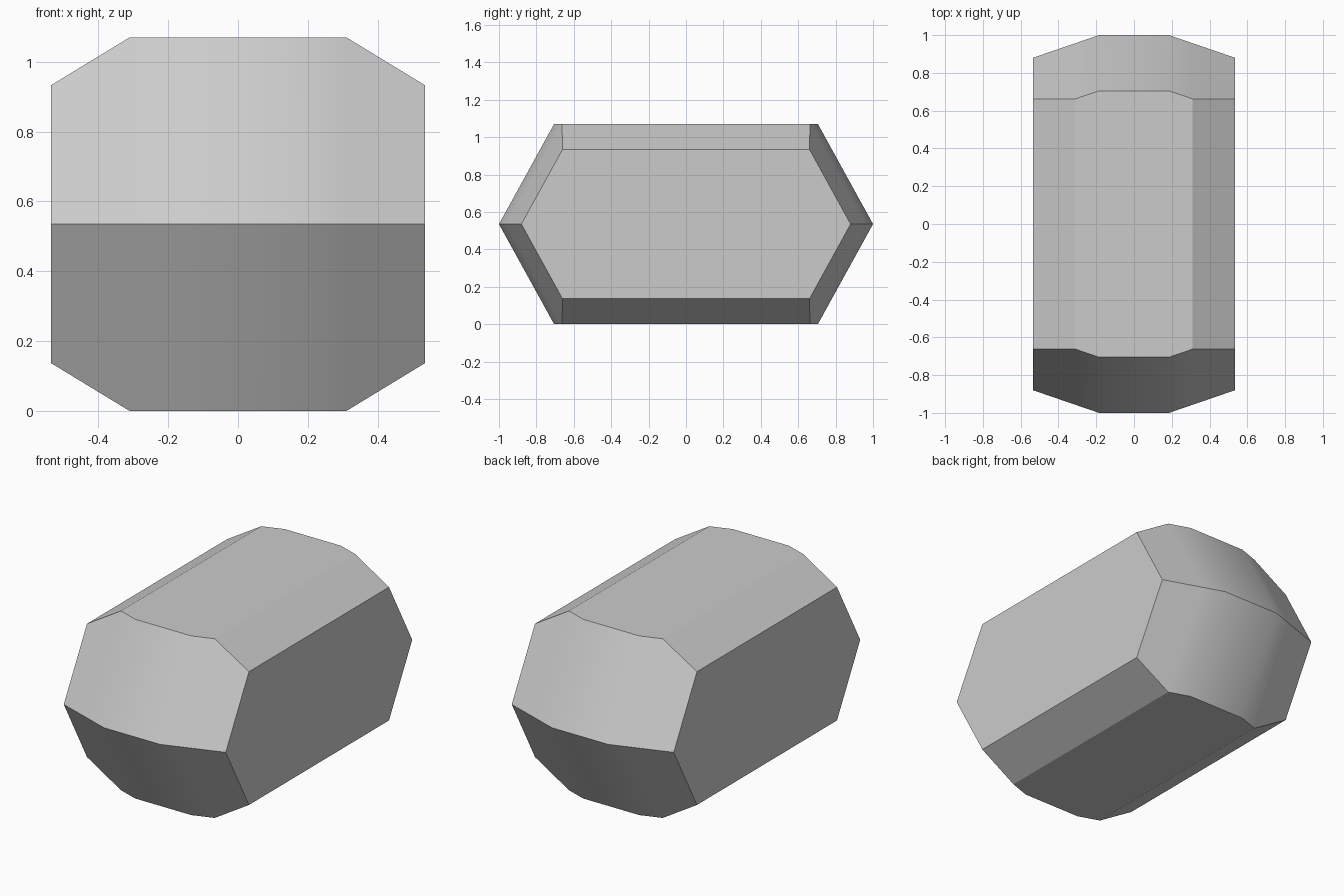
import bpy, bmesh
from math import radians

cube = bpy.data.objects.get("Cube")
if cube:
    bpy.data.objects.remove(cube, do_unlink=True)

MID = 0.535          # height of the horizontal centre line
TIP_SLOPE = 0.343    # how fast the pointed ends recede towards the sides
END_SLOPE = 0.551    # lean of the end panels above and below the centre line

# Plain grey material
grey = bpy.data.materials.new("light grey")
grey.use_nodes = True
colour = (0.6, 0.6, 0.6, 1)
grey.diffuse_color = colour
grey.node_tree.nodes["Principled BSDF"].inputs["Base Color"].default_value = colour


def hexagon_ring(bm, x, half_height):
    """Six-sided section across the block at x, pointed at front and back."""
    tip = 1 - TIP_SLOPE * max(0, abs(x) - 0.185)
    corner = tip - END_SLOPE * half_height
    outline = [(-tip, 0), (-corner, half_height), (corner, half_height),
               (tip, 0), (corner, -half_height), (-corner, -half_height)]
    return [bm.verts.new((x, y, MID + z)) for y, z in outline]


# Faceted block: sections from side to side, with chamfered top and bottom
half = [(0.185, 0.535), (0.31, 0.535), (0.535, 0.398)]
stations = [(-x, h) for x, h in reversed(half)] + half
bm = bmesh.new()
rings = [hexagon_ring(bm, x, h) for x, h in stations]
for a, b in zip(rings, rings[1:]):
    for i in range(6):
        j = (i + 1) % 6
        bm.faces.new((a[i], a[j], b[j], b[i]))
bm.faces.new(rings[0])
bm.faces.new(rings[-1])
bmesh.ops.recalc_face_normals(bm, faces=bm.faces)

mesh = bpy.data.meshes.new("faceted_block")
bm.to_mesh(mesh)
bm.free()
mesh.materials.append(grey)
block = bpy.data.objects.new("faceted_block", mesh)
bpy.context.collection.objects.link(block)

# Smooth only across the gently bent end panels
bpy.ops.object.select_all(action="DESELECT")
block.select_set(True)
bpy.context.view_layer.objects.active = block
bpy.ops.object.shade_smooth_by_angle(angle=radians(25))
